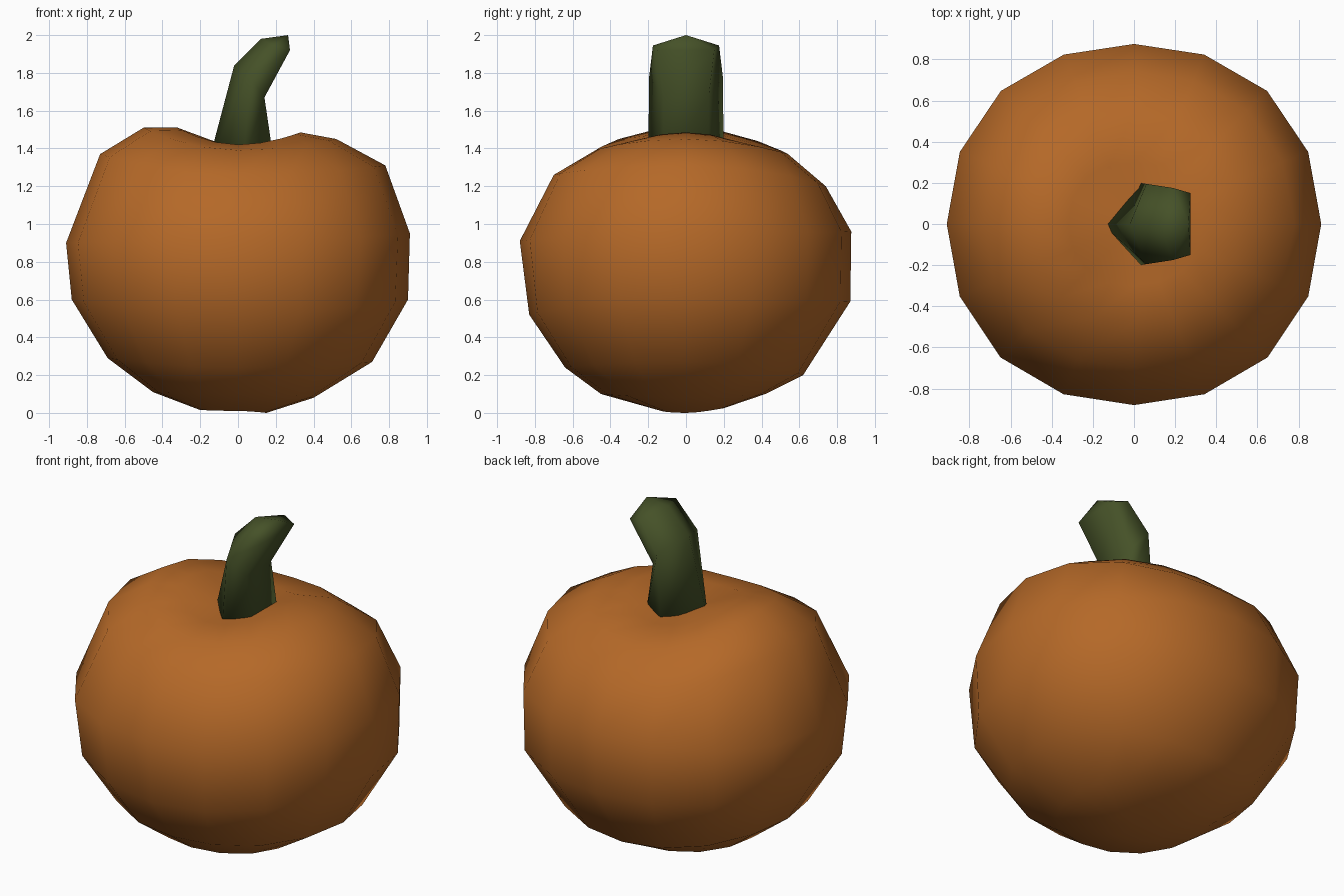
import bpy
import bmesh
import math

cube = bpy.data.objects.get("Cube")
if cube:
    bpy.data.objects.remove(cube, do_unlink=True)


def make_material(name, colour):
    mat = bpy.data.materials.new(name)
    mat.use_nodes = True
    mat.diffuse_color = colour
    mat.node_tree.nodes["Principled BSDF"].inputs["Base Color"].default_value = colour
    return mat


def skin_rings(name, rings, bottom, top, material):
    """Join a stack of equal rings, close both ends with fans, and shade smooth."""
    bm = bmesh.new()
    loops = [[bm.verts.new(co) for co in ring] for ring in rings]
    count = len(loops[0])
    for lower, upper in zip(loops, loops[1:]):
        for i in range(count):
            j = (i + 1) % count
            bm.faces.new((lower[i], lower[j], upper[j], upper[i]))
    for loop, tip in ((loops[0], bottom), (loops[-1], top)):
        centre = bm.verts.new(tip)
        for i in range(count):
            bm.faces.new((loop[i], loop[(i + 1) % count], centre))
    bmesh.ops.recalc_face_normals(bm, faces=bm.faces)
    mesh = bpy.data.meshes.new(name)
    bm.to_mesh(mesh)
    bm.free()
    mesh.materials.append(material)
    for poly in mesh.polygons:
        poly.use_smooth = True
    obj = bpy.data.objects.new(name, mesh)
    bpy.context.collection.objects.link(obj)
    return obj


orange = make_material("pumpkin orange", (0.46, 0.14, 0.021, 1))
green = make_material("stem green", (0.06, 0.083, 0.021, 1))

# Pumpkin body: radius and height profiles for its four sides, blended around
left = [(.15, 0), (.4, .08), (.71, .27), (.9, .6),
        (.91, .95), (.78, 1.31), (.52, 1.45), (.33, 1.485)]
back = [(.2, .025), (.42, .1), (.62, .2), (.87, .59),
        (.875, .96), (.74, 1.2), (.54, 1.37), (.3, 1.41)]
right = [(.2, .015), (.45, .11), (.69, .29), (.88, .6),
         (.91, .9), (.73, 1.37), (.5, 1.51), (.32, 1.51)]
front = [(.13, .01), (.45, .1), (.64, .24), (.83, .52),
         (.88, .91), (.7, 1.26), (.48, 1.39), (.3, 1.42)]
profiles = [left, back, right, front]
SEGMENTS = 16


def body_point(level, segment):
    angle = math.tau * segment / SEGMENTS
    quarter, step = divmod(segment, SEGMENTS // 4)
    r0, z0 = profiles[quarter][level]
    r1, z1 = profiles[(quarter + 1) % 4][level]
    weight = math.sin(step / (SEGMENTS // 4) * math.pi / 2) ** 2
    bulge = 1 + 0.025 * math.sin(2 * angle) ** 2
    radius = (r0 + (r1 - r0) * weight) * bulge
    return (radius * math.cos(angle), radius * math.sin(angle), z0 + (z1 - z0) * weight)


body_rings = [[body_point(level, s) for s in range(SEGMENTS)] for level in range(len(left))]
skin_rings("pumpkin_body", body_rings, (0, 0, .025), (.03, 0, 1.38), orange)


# Bent five-sided stem: each ring has a rear ridge and two mirrored pairs
def stem_ring(ridge, side, lip):
    x, z = ridge
    mirror = [(px, -py, pz) for px, py, pz in (side, lip)]
    return [(x, 0, z), mirror[0], mirror[1], lip, side]


stem_rings = [
    stem_ring((-.155, 1.33), (.03, .2, 1.33), (.19, .12, 1.33)),
    stem_ring((-.02, 1.84), (.06, .195, 1.78), (.14, .12, 1.67)),
    stem_ring((.12, 1.98), (.19, .175, 1.945), (.275, .15, 1.92)),
]
skin_rings("stem", stem_rings, (.03, 0, 1.33), (.265, 0, 2), green)
